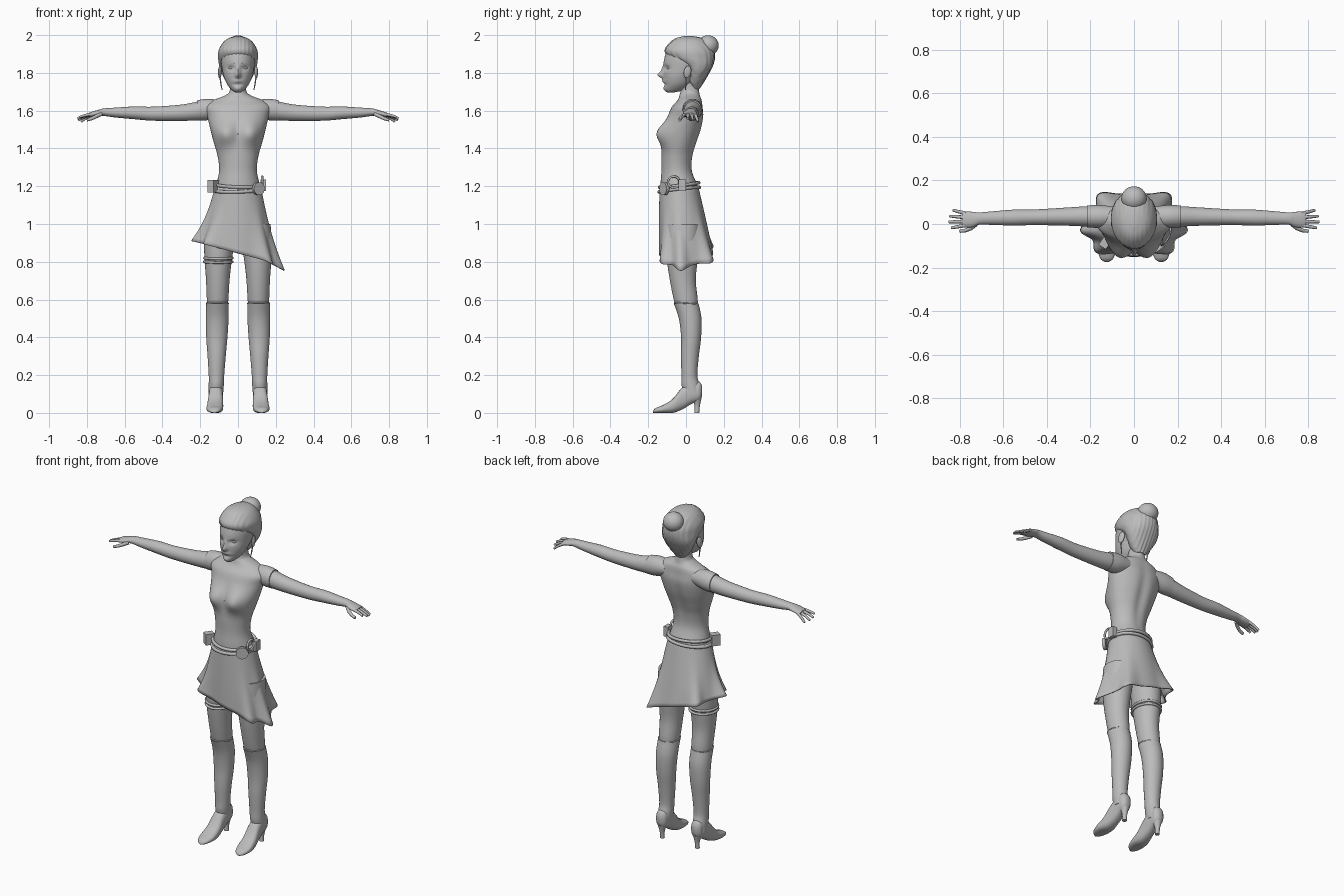
import bpy, bmesh, math
from mathutils import Vector

cube = bpy.data.objects.get("Cube")
if cube:
    bpy.data.objects.remove(cube, do_unlink=True)

# One plain grey clay colour for everything
clay = bpy.data.materials.new("grey_clay")
clay.use_nodes = True
tone = (.5, .5, .5, 1)
clay.diffuse_color = tone
clay.node_tree.nodes["Principled BSDF"].inputs["Base Color"].default_value = tone


def finish(obj, name, angle=50):
    obj.name = name
    obj.data.materials.append(clay)
    bpy.ops.object.select_all(action='DESELECT')
    obj.select_set(True)
    bpy.context.view_layer.objects.active = obj
    bpy.ops.object.shade_smooth_by_angle(angle=math.radians(angle))
    return obj


def mesh_from_rings(name, rings, capped=True):
    bm = bmesh.new()
    rows = [[bm.verts.new(p) for p in ring] for ring in rings]
    count = len(rows[0])
    for low, high in zip(rows, rows[1:]):
        for i in range(count):
            j = (i + 1) % count
            bm.faces.new((low[i], low[j], high[j], high[i]))
    if capped:
        bm.faces.new(rows[0])
        bm.faces.new(rows[-1])
    bmesh.ops.recalc_face_normals(bm, faces=bm.faces)
    mesh = bpy.data.meshes.new(name)
    bm.to_mesh(mesh)
    bm.free()
    obj = bpy.data.objects.new(name, mesh)
    bpy.context.collection.objects.link(obj)
    return finish(obj, name)


def smooth_path(keys, steps):
    """Catmull-Rom interpolation through rows of numbers."""
    rows = [Vector(k) for k in keys]
    rows = [rows[0]] + rows + [rows[-1]]
    out = []
    for a, b, c, d in zip(rows, rows[1:], rows[2:], rows[3:]):
        for k in range(steps):
            t = k / steps
            out.append(b + (c - a) * t / 2 + (a * 2 - b * 5 + c * 4 - d) * t * t / 2
                       + (b * 3 - a - c * 3 + d) * t ** 3 / 2)
    return out + [rows[-1]]


def loft(name, axis, keys, side=1, sculpt=None, sides=32, steps=5, square=1):
    """Keys: place on axis, low and high of 1st cross axis, low and high of 2nd."""
    rings = []
    for t, a, b, c, d in smooth_path(keys, steps):
        ring = []
        for i in range(sides):
            ang = math.tau * i / sides
            co, si = math.cos(ang), math.sin(ang)
            u = (a + b) / 2 + (b - a) / 2 * math.copysign(abs(co) ** square, co)
            v = (c + d) / 2 + (d - c) / 2 * math.copysign(abs(si) ** square, si)
            x, y, z = {'x': (t, u, v), 'y': (u, t, v), 'z': (u, v, t)}[axis]
            if sculpt:
                y += sculpt(x, z, si)
            ring.append((x * side, y, z))
        rings.append(ring)
    return mesh_from_rings(name, rings)


def sym(rows):
    """Rows of height, half width, front, back, centred on x."""
    return [(z, -w, w, f, b) for z, w, f, b in rows]


def tube(name, points, radius, tip=1, closed=False):
    data = bpy.data.curves.new(name, 'CURVE')
    data.dimensions = '3D'
    data.bevel_depth = radius
    data.bevel_resolution = 3
    data.use_fill_caps = True
    spline = data.splines.new('POLY')
    spline.points.add(len(points) - 1)
    for i, (p, q) in enumerate(zip(spline.points, points)):
        p.co = (*q, 1)
        p.radius = 1 + (tip - 1) * i / len(points)
    spline.use_cyclic_u = closed
    spline.use_smooth = True
    data.materials.append(clay)
    obj = bpy.data.objects.new(name, data)
    bpy.context.collection.objects.link(obj)
    return obj


def hoop(name, centre, rx, ry, radius, tilt=0, dip=0):
    x, y, z = centre
    angles = [math.tau * i / 48 for i in range(48)]
    pts = [(x + rx * math.cos(a), y + ry * math.sin(a),
            z + tilt * math.cos(a) + dip * math.sin(a)) for a in angles]
    return tube(name, pts, radius, closed=True)


def ball(name, place, size, turn=(0, 0, 0)):
    bpy.ops.mesh.primitive_uv_sphere_add(segments=32, ring_count=20, location=place, rotation=turn)
    bpy.context.object.scale = size
    return finish(bpy.context.object, name)


def block(name, place, size, spin=0):
    bpy.ops.mesh.primitive_cube_add(size=1, location=place, rotation=(0, 0, spin))
    obj = bpy.context.object
    obj.scale = size
    bevel = obj.modifiers.new("soft_edges", 'BEVEL')
    bevel.width, bevel.segments = .006, 2
    return finish(obj, name, 30)


def bump(x, z, cx, cz, wx, wz):
    return math.exp(-((x - cx) / wx) ** 2 - ((z - cz) / wz) ** 2)


# Torso with bust and spine furrow, neck included
def chest(x, z, si):
    if si < 0:
        return -.048 * min(1, -si * 2) * bump(abs(x), z, .07, 1.48, .058, .062)
    return -.012 * si * bump(x, z, 0, 1.45, .03, .16)


loft("torso", 'z', sym([
    (.96, .09, -.09, .06), (1.08, .125, -.125, .08), (1.19, .118, -.135, .065),
    (1.28, .1, -.13, .035), (1.36, .108, -.13, .04), (1.43, .128, -.125, .06),
    (1.5, .146, -.115, .083), (1.57, .162, -.095, .095), (1.62, .17, -.075, .09),
    (1.655, .13, -.045, .085), (1.68, .07, -.035, .075), (1.705, .044, -.03, .07),
    (1.77, .042, -.035, .06)]), sculpt=chest, sides=64, steps=6)


# Head with nose, lips, chin and eye sockets
def face(x, z, si):
    if si > 0:
        return 0
    form = -.026 * bump(x, z, 0, 1.787, .013, .016) - .012 * bump(x, z, 0, 1.81, .011, .026)
    form -= .007 * bump(x, z, 0, 1.757, .024, .009) + .006 * bump(x, z, 0, 1.716, .02, .012)
    form += .011 * bump(abs(x), z, .036, 1.826, .02, .014)
    return form + .004 * bump(x, z, 0, 1.738, .03, .006)


loft("head", 'z', sym([
    (1.697, .015, -.1, -.06), (1.71, .034, -.112, -.01), (1.74, .058, -.116, .03),
    (1.78, .075, -.119, .06), (1.82, .084, -.119, .1), (1.87, .09, -.116, .13),
    (1.92, .086, -.1, .13), (1.96, .064, -.07, .11), (1.985, .03, -.03, .06)]),
    sculpt=face, sides=96, steps=10)

# Swept-back hair and bun
loft("hair", 'z', sym([
    (1.715, .03, .03, .07), (1.75, .06, .01, .093), (1.8, .088, .0, .122),
    (1.84, .1, -.025, .142), (1.88, .105, -.09, .152), (1.92, .102, -.113, .148),
    (1.96, .08, -.086, .122), (1.983, .052, -.055, .09), (1.994, .015, -.015, .04)]),
    sculpt=lambda x, z, si: .002 * math.cos(x * 300), sides=96)
ball("hair_bun", (0, .117, 1.945), (.058, .056, .054))

# Boots, thighs, arms and hands on both sides
for side, word in ((1, "left"), (-1, "right")):
    def leg_rows(rows, grow=0):
        return [(z, x - r - grow, x + r + grow, f - grow, b + grow) for z, x, r, f, b in rows]

    ball(word + "_eye", (.036 * side, -.088, 1.826), (.014, .013, .009))
    tube(word + "_eyebrow", [((.018 + .012 * k) * side, -.114 + .004 * k * k, 1.849 + .002 * k)
                             for k in range(4)], .002)
    ball(word + "_ear", (.096 * side, .008, 1.805), (.009, .02, .033), (-.2, 0, .25 * side))
    tube(word + "_earring", [(.095 * side, 0, 1.775), (.09 * side, 0, 1.74),
                             (.084 * side, -.004, 1.71)], .004, .5)
    loft(word + "_thigh", 'z', leg_rows([
        (.55, .109, .052, -.05, .06), (.6, .108, .057, -.065, .062),
        (.7, .107, .062, -.085, .052), (.8, .105, .071, -.1, .06),
        (.9, .1, .08, -.108, .07), (1, .09, .082, -.11, .075)]), side)
    loft(word + "_boot_shaft", 'z', leg_rows([
        (.1, .117, .036, -.01, .08), (.15, .115, .038, -.022, .07),
        (.2, .114, .039, -.022, .058), (.3, .113, .046, -.025, .066),
        (.4, .112, .054, -.024, .078), (.5, .11, .058, -.036, .08),
        (.58, .109, .057, -.063, .064)], .002), side)
    hoop(word + "_boot_rim", (.109 * side, .001, .58), .057, .062, .004, dip=-.004)
    loft(word + "_boot_foot", 'y', [
        (-.175, .117, .133, 0, .01), (-.16, .096, .154, 0, .026),
        (-.12, .081, .166, 0, .042), (-.07, .078, .163, 0, .075),
        (-.02, .08, .156, .018, .135), (.03, .08, .152, .048, .165),
        (.07, .084, .148, .065, .165), (.086, .1, .132, .09, .14)], side, square=.8)
    loft(word + "_boot_heel", 'z', leg_rows([
        (0, .116, .013, .045, .07), (.04, .116, .014, .045, .074),
        (.08, .116, .027, .03, .083)]), side)
    loft(word + "_arm", 'x', [
        (.13, -.01, .08, 1.56, 1.65), (.2, -.012, .082, 1.55, 1.65),
        (.3, -.008, .076, 1.546, 1.632), (.45, -.005, .067, 1.547, 1.621),
        (.55, -.007, .066, 1.555, 1.622), (.65, -.004, .058, 1.564, 1.616),
        (.71, -.003, .053, 1.572, 1.612), (.74, -.014, .056, 1.57, 1.604),
        (.775, -.016, .056, 1.566, 1.594), (.79, -.01, .05, 1.569, 1.588)], side)
    loft(word + "_sleeve", 'x', [
        (.09, -.012, .08, 1.57, 1.655), (.16, -.018, .087, 1.55, 1.663),
        (.215, -.015, .085, 1.547, 1.655)], side)
    for k, reach in enumerate((.066, .078, .074, .058)):
        y = -.006 + .018 * k
        pts = [((.772 + reach * t) * side, y + (k - 1.3) * .009 * t,
                1.58 - .008 * k * t - .014 * t * t) for t in (0, .3, .6, .85, 1)]
        tube(f"{word}_finger_{k + 1}", pts, .009, .6)
    tube(word + "_thumb", [(.725 * side, 0, 1.582), (.75 * side, -.02, 1.57),
                           (.775 * side, -.03, 1.558), (.8 * side, -.033, 1.55)], .011, .6)

# Slanted skirt flaring into soft folds
folds = [math.radians(a) for a in (-10, -46, 50, 130, -134, -170)]
rings = []
for step in range(17):
    v = step / 16
    ring = []
    for i in range(128):
        a = math.tau * i / 128
        co, si = math.cos(a), math.sin(a)
        wave = sum(math.exp(-(math.remainder(a - f, math.tau) / .24) ** 2) for f in folds)
        flare = 1 + .27 * (wave - .1) * v ** 1.5
        hem_x, hem_y = .202 * co * flare, .148 * si * flare
        hem_z = .845 - .27 * hem_x - .25 * max(0, hem_x - .15)
        x = .122 * co * (1 - v) + hem_x * v
        y = (.103 * si - .037) * (1 - v) + hem_y * v
        ring.append((x, max(y, -.165), 1.195 * (1 - v) + hem_z * v))
    rings.append(ring)
skirt = mesh_from_rings("skirt", rings, capped=False)
cloth = skirt.modifiers.new("cloth_thickness", 'SOLIDIFY')
cloth.thickness = .005

# Double belt with buckles, pouches and ring
hoop("upper_belt", (0, -.036, 1.207), .122, .104, .009, tilt=-.004, dip=.012)
hoop("lower_belt", (0, -.036, 1.182), .127, .107, .009, tilt=.004, dip=.012)
block("right_pouch", (-.132, -.085, 1.2), (.04, .05, .065), -.6)
block("left_pouch", (.134, -.02, 1.205), (.028, .04, .06))
bpy.ops.mesh.primitive_cylinder_add(vertices=32, radius=.034, depth=.018,
                                    location=(.108, -.115, 1.187), rotation=(math.pi / 2, 0, .6))
finish(bpy.context.object, "round_buckle", 30)
tube("belt_ring", [(.128, -.065 + .03 * math.cos(k * math.tau / 24),
                    1.222 + .03 * math.sin(k * math.tau / 24)) for k in range(24)], .006, closed=True)

# Garter on the right thigh
for height in (.8, .82):
    hoop("right_garter", (-.104, -.02, height), .074, .083, .007, dip=.004)
